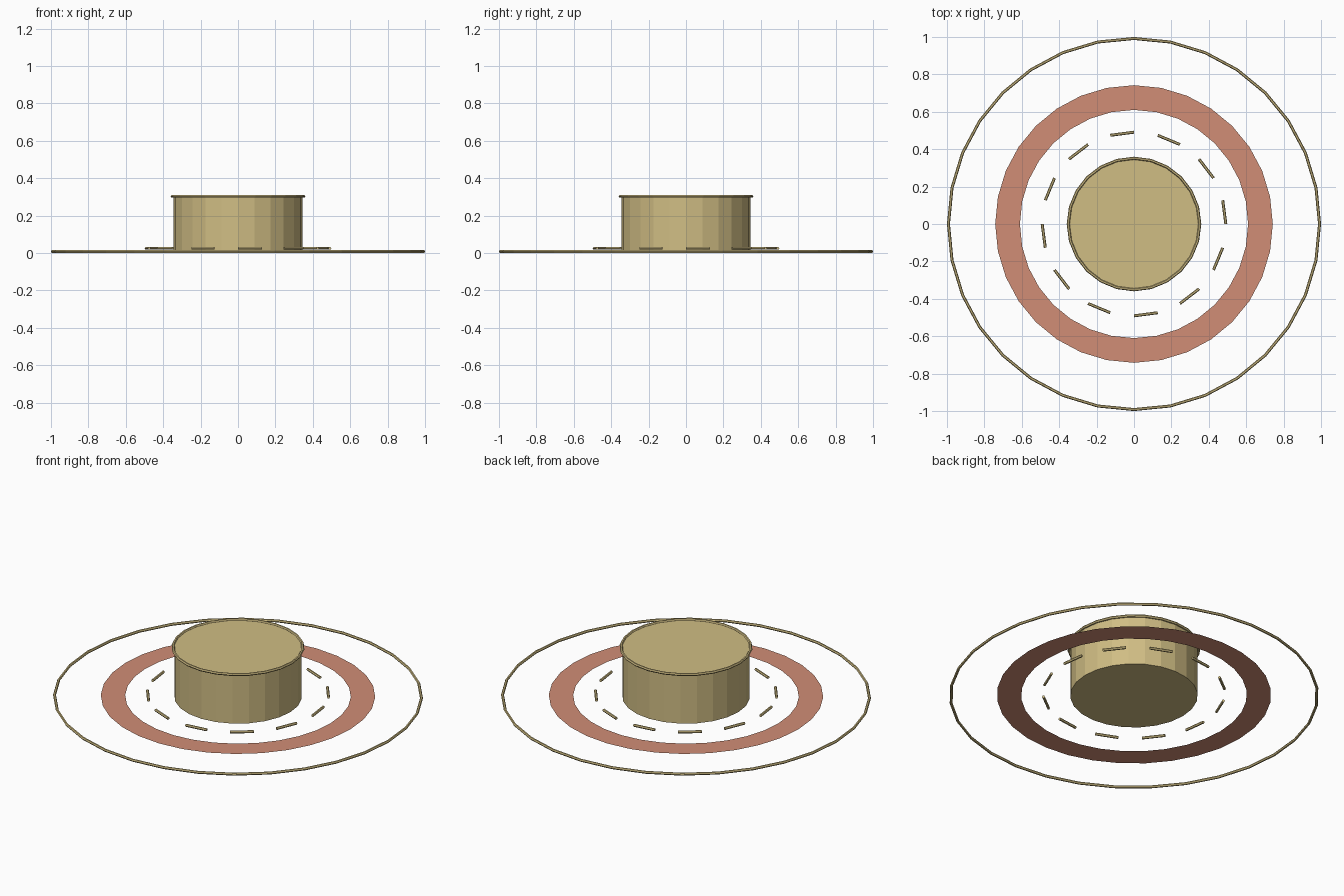
import bpy, bmesh
from math import cos, sin, tau

cube = bpy.data.objects.get("Cube")
if cube:
    bpy.data.objects.remove(cube)


def material(name, rgb):
    m = bpy.data.materials.new(name)
    m.use_nodes = True
    colour = (*rgb, 1)
    m.diffuse_color = colour
    m.node_tree.nodes["Principled BSDF"].inputs["Base Color"].default_value = colour
    return m


tan = material("tan", (0.63, 0.51, 0.23))
terracotta = material("terracotta", (0.64, 0.27, 0.18))


def finish(name, bm, mat):
    bmesh.ops.recalc_face_normals(bm, faces=bm.faces)
    mesh = bpy.data.meshes.new(name)
    bm.to_mesh(mesh)
    bm.free()
    mesh.materials.append(mat)
    obj = bpy.data.objects.new(name, mesh)
    bpy.context.collection.objects.link(obj)
    return obj


def hoop(name, radius, tube, z, segments, dashed=False, sides=6):
    """Thin tube bent into a ring; dashed keeps every other segment, capped."""
    bm = bmesh.new()

    def section(i):
        a = tau * i / segments
        loop = []
        for k in range(sides):
            b = tau * k / sides
            r = radius + tube * cos(b)
            loop.append(bm.verts.new((r * cos(a), r * sin(a), z + tube * sin(b))))
        return loop

    sections = [section(i) for i in range(segments)]
    for i in range(0, segments, 2 if dashed else 1):
        p, q = sections[i], sections[(i + 1) % segments]
        for k in range(sides):
            n = (k + 1) % sides
            bm.faces.new((p[k], q[k], q[n], p[n]))
        if dashed:
            bm.faces.new(p)
            bm.faces.new(q)
    return finish(name, bm, mat=tan)


# Central drum with its raised rim
bm = bmesh.new()
bmesh.ops.create_cone(bm, cap_ends=True, segments=24, radius1=0.345,
                      radius2=0.345, depth=0.295)
bmesh.ops.translate(bm, verts=bm.verts, vec=(0, 0, 0.155))
finish("drum", bm, tan)
hoop("drum_rim", 0.352, 0.008, 0.303, 24)

# Dashed ring and outer hoop
hoop("dashed_ring", 0.491, 0.008, 0.025, 24, dashed=True)
hoop("outer_hoop", 0.992, 0.008, 0.008, 32)

# Flat coloured band
bm = bmesh.new()
loops = [[bm.verts.new((r * cos(tau * i / 32), r * sin(tau * i / 32), 0.012))
          for i in range(32)] for r in (0.61, 0.742)]
for i in range(32):
    j = (i + 1) % 32
    bm.faces.new((loops[0][i], loops[1][i], loops[1][j], loops[0][j]))
band = finish("flat_band", bm, terracotta)
if band.data.polygons[0].normal.z < 0:
    band.data.flip_normals()
